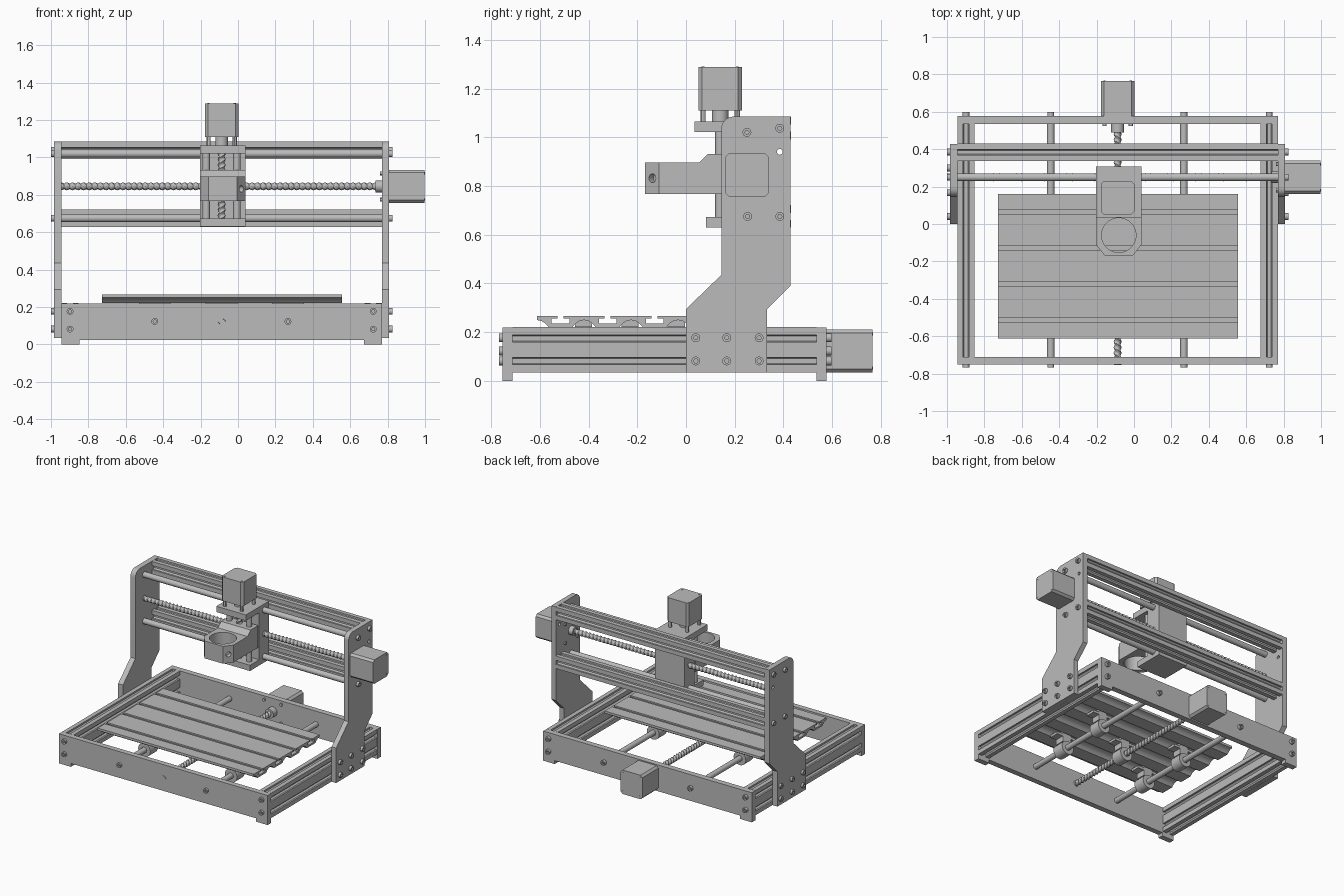
import bpy, bmesh
from math import sin, cos, pi
from mathutils import Vector

old = bpy.data.objects.get("Cube")
if old:
    bpy.data.objects.remove(old, do_unlink=True)

grey = bpy.data.materials.new("plain_grey")
grey.use_nodes = True
grey.diffuse_color = (0.5, 0.5, 0.5, 1)
grey.node_tree.nodes["Principled BSDF"].inputs["Base Color"].default_value = (0.5, 0.5, 0.5, 1)
parts = []
MID = -0.0875   # centre plane of the machine
L_OUT, L_IN, R_IN, R_OUT = -0.985, -0.945, 0.77, 0.807


def finish(name, bm):
    bmesh.ops.recalc_face_normals(bm, faces=bm.faces[:])
    mesh = bpy.data.meshes.new(name)
    bm.to_mesh(mesh)
    bm.free()
    mesh.materials.append(grey)
    obj = bpy.data.objects.new(name, mesh)
    bpy.context.collection.objects.link(obj)
    parts.append(obj)
    return obj


def place(axis, t, u, v):
    return Vector({"X": (t, u, v), "Y": (u, t, v), "Z": (u, v, t)}[axis])


def extrude(name, loops, axis, a, b):
    """Extrude an outline, with optional hole outlines, along an axis."""
    bm = bmesh.new()
    edges = []
    for loop in loops:
        vs = [bm.verts.new(place(axis, a, u, v)) for u, v in loop]
        edges += [bm.edges.new((vs[i - 1], vs[i])) for i in range(len(vs))]
    bmesh.ops.triangle_fill(bm, edges=edges, use_beauty=True)
    ext = bmesh.ops.extrude_face_region(bm, geom=bm.faces[:])["geom"]
    moved = [g for g in ext if isinstance(g, bmesh.types.BMVert)]
    bmesh.ops.translate(bm, verts=moved, vec=place(axis, b - a, 0, 0))
    return finish(name, bm)


def circle(u, v, r, n=24):
    return [(u + r * cos(2 * pi * i / n), v + r * sin(2 * pi * i / n)) for i in range(n)]


def rect(u0, u1, v0, v1):
    return [(u0, v0), (u1, v0), (u1, v1), (u0, v1)]


def box(name, x0, x1, y0, y1, z0, z1):
    return extrude(name, [rect(x0, x1, y0, y1)], "Z", z0, z1)


def rod(name, axis, a, b, u, v, r, n=24):
    return extrude(name, [circle(u, v, r, n)], axis, a, b)


def bolt(name, axis, a, b, u, v):
    return extrude(name, [circle(u, v, 0.018, 20), circle(u, v, 0.009, 6)], axis, a, b)


def slotted_rail(name, axis, a, b, cu, cv, nu, nv):
    """T-slot extrusion made of nu by nv square cells."""
    c = 0.0463
    slot = [(-0.015, 0), (-0.015, 0.012), (-0.024, 0.012), (-0.01, 0.028)]
    slot += [(-s, d) for s, d in reversed(slot)]
    hu, hv = nu * c, nv * c
    sides = [((-hu, -hv), (1, 0), nu), ((hu, -hv), (0, 1), nv),
             ((hu, hv), (-1, 0), nu), ((-hu, hv), (0, -1), nv)]
    pts = []
    for (ou, ov), (du, dv), n in sides:
        pts.append((cu + ou, cv + ov))
        for k in range(n):
            for s, d in slot:
                t = (2 * k + 1) * c + s
                pts.append((cu + ou + du * t - dv * d, cv + ov + dv * t + du * d))
    return extrude(name, [pts], axis, a, b)


def lead_screw(name, axis, a, b, u, v, lead=0.06):
    """Two-start threaded rod."""
    bm = bmesh.new()
    n, steps = 14, int((b - a) / lead * 12)
    rings = []
    for j in range(steps + 1):
        t = a + (b - a) * j / steps
        ring = []
        for i in range(n):
            q = 2 * pi * i / n
            r = 0.018 + 0.0035 * cos(2 * q - 4 * pi * t / lead)
            ring.append(bm.verts.new(place(axis, t, u + r * cos(q), v + r * sin(q))))
        rings.append(ring)
    for p, q in zip(rings, rings[1:]):
        for i in range(n):
            bm.faces.new((p[i - 1], p[i], q[i], q[i - 1]))
    bm.faces.new(rings[0])
    bm.faces.new(rings[-1])
    return finish(name, bm)


def motor(name, axis, a, b, u, v, pin_a):
    """Square motor with clipped corners, cap screws and mounting pins."""
    h, k = 0.089, 0.074
    outline = [(h, -k), (h, k), (k, h), (-k, h), (-h, k), (-h, -k), (-k, -h), (k, -h)]
    extrude(name, [[(u + p, v + q) for p, q in outline]], axis, a, b)
    for p in (-0.07, 0.07):
        for q in (-0.07, 0.07):
            rod(name + "_cap_screw", axis, b, b + 0.002, u + p, v + q, 0.006, 10)
            rod(name + "_mount_pin", axis, pin_a, a, u + p, v + q, 0.011, 12)


# Base frame: end plates with feet, side rails
end_plate = [(L_IN, 0), (-0.847, 0), (-0.847, 0.025), (0.675, 0.025), (0.675, 0),
             (R_IN, 0), (R_IN, 0.22), (L_IN, 0.22)]
extrude("front_plate", [end_plate], "Y", -0.752, -0.712)
extrude("back_plate", [end_plate], "Y", 0.535, 0.577)
for side, x in (("right", -0.898), ("left", 0.723)):
    slotted_rail(side + "_base_rail", "Y", -0.712, 0.535, x, 0.128, 1, 2)
    for z in (0.082, 0.177):
        bolt("front_plate_bolt", "Y", -0.767, -0.752, x, z)
        bolt("back_plate_bolt", "Y", 0.577, 0.598, x, z)

# Bed guide rods, screw and motor
for x in (-0.445, 0.267):
    rod("bed_guide_rod", "Y", -0.712, 0.535, x, 0.123, 0.02)
    bolt("bed_rod_front_bolt", "Y", -0.767, -0.752, x, 0.123)
    bolt("bed_rod_back_bolt", "Y", 0.577, 0.598, x, 0.123)
lead_screw("bed_screw", "Y", -0.755, 0.535, MID, 0.123)
rod("bed_coupler", "Y", 0.49, 0.535, MID, 0.123, 0.035)
motor("bed_motor", "Y", 0.577, 0.765, MID, 0.123, 0.525)

# Bed made of four slotted planks
half = [(0.012, 0.267), (0.012, 0.256), (0.036, 0.256), (0.036, 0.236)]
outer = [(0.05, 0.222), (0.062, 0.236), (0.078, 0.246), (0.0965, 0.25), (0.0965, 0.267)]
plank = [(-u, v) for u, v in outer] + [(-u, v) for u, v in half]
plank += list(reversed(half)) + list(reversed(outer))
for i in range(4):
    c = -0.515 + i * 0.193
    extrude("bed_plank", [[(c + u, v) for u, v in plank]], "X", -0.726, 0.557)

# Bearing blocks and screw nut under the bed
for x, y in [(x, y) for x in (-0.445, 0.267) for y in (-0.42, -0.04)] + [(MID, -0.23)]:
    extrude("bearing_ring", [circle(x, 0.123, 0.05), circle(x, 0.123, 0.021)],
            "Y", y - 0.045, y + 0.045)
    box("bearing_stem", x - 0.035, x + 0.035, y - 0.035, y + 0.035, 0.165, 0.25)
    box("bearing_ears", x - 0.085, x + 0.085, y - 0.035, y + 0.035, 0.205, 0.223)

# Gantry uprights
corner = [(0.195 - 0.05 * cos(t * pi / 12), 1.035 + 0.05 * sin(t * pi / 12)) for t in range(7)]
upright = [(0, 0.035), (0, 0.295), (0.145, 0.435)] + corner
upright += [(0.428, 1.085), (0.428, 0.39), (0.333, 0.295), (0.333, 0.035)]
for side, a, b, out in (("right", L_OUT, L_IN, -1.0), ("left", R_IN, R_OUT, 0.825)):
    extrude(side + "_upright", [upright, circle(0.385, 0.94, 0.012, 16)], "X", a, b)
    face = a if out < 0 else b
    spots = [(y, z) for y in (0.04, 0.167, 0.3) for z in (0.082, 0.177)]
    spots += [(0.25, 1.02), (0.385, 1.037), (0.253, 0.675), (0.385, 0.675)]
    for y, z in spots:
        bolt(side + "_upright_bolt", "X", min(face, out), max(face, out), y, z)

# Gantry rails, guide rods, screw and motor
for name, z_rail, z_rod in (("upper", 1.038, 1.02), ("lower", 0.675, 0.675)):
    slotted_rail(name + "_gantry_rail", "X", L_IN, R_IN, 0.384, z_rail, 1, 1)
    rod(name + "_gantry_rod", "X", L_IN, R_IN, 0.25, z_rod, 0.021)
lead_screw("gantry_screw", "X", L_IN, R_IN, 0.25, 0.845)
rod("gantry_coupler", "X", 0.735, R_IN, 0.25, 0.845, 0.032)
motor("gantry_motor", "X", R_OUT, 0.998, 0.25, 0.845, 0.76)

# Carriage: body, end plates, vertical rods and screw
X0, X1 = -0.203, 0.04
box("carriage_body", X0, X1, 0.19, 0.308, 0.63, 1.065)
box("carriage_top_plate", X0, X1, 0.035, 0.19, 1.022, 1.065)
box("carriage_bottom_plate", X0, X1, 0.083, 0.19, 0.63, 0.673)
for x in (MID - 0.082, MID + 0.082):
    rod("carriage_rod", "Z", 0.673, 1.022, x, 0.14, 0.02)
lead_screw("carriage_screw", "Z", 0.65, 1.08, MID, 0.14)
rod("carriage_coupler", "Z", 1.065, 1.112, MID, 0.14, 0.034)
motor("carriage_motor", "Z", 1.11, 1.288, MID, 0.14, 1.065)

# Sliding block and spindle clamp
slider = [(0.055, 0.768), (0.18, 0.768), (0.18, 0.932), (0.09, 0.932), (0.055, 0.897)]
extrude("slider_block", [slider], "X", X0, X1)
clamp = [(X0, 0.055), (X0, -0.11), (X0 + 0.045, -0.168), (X1 - 0.045, -0.168),
         (X1, -0.11), (X1, 0.055)]
clamp_obj = extrude("spindle_clamp", [clamp, circle(MID + 0.006, -0.06, 0.092, 40)],
                    "Z", 0.768, 0.897)

# Clamp screw hole drilled into the slanted corner
drill = rod("clamp_drill", "Z", -0.03, 0.05, 0, 0, 0.018, 20)
parts.remove(drill)
drill.hide_render = True
drill.rotation_mode = "QUATERNION"
drill.rotation_quaternion = Vector((0.79, -0.61, 0)).to_track_quat("Z", "Y")
drill.location = (0.018, -0.138, 0.832)
cut = clamp_obj.modifiers.new("screw_hole", "BOOLEAN")
cut.operation, cut.object, cut.solver = "DIFFERENCE", drill, "EXACT"
bpy.context.view_layer.update()
bpy.context.view_layer.objects.active = clamp_obj
bpy.ops.object.modifier_apply(modifier=cut.name)
bpy.data.objects.remove(drill, do_unlink=True)

# Smooth round surfaces, keep edges sharp
bpy.ops.object.select_all(action="DESELECT")
for obj in parts:
    obj.select_set(True)
bpy.context.view_layer.objects.active = parts[0]
bpy.ops.object.shade_smooth_by_angle(angle=pi / 6)
